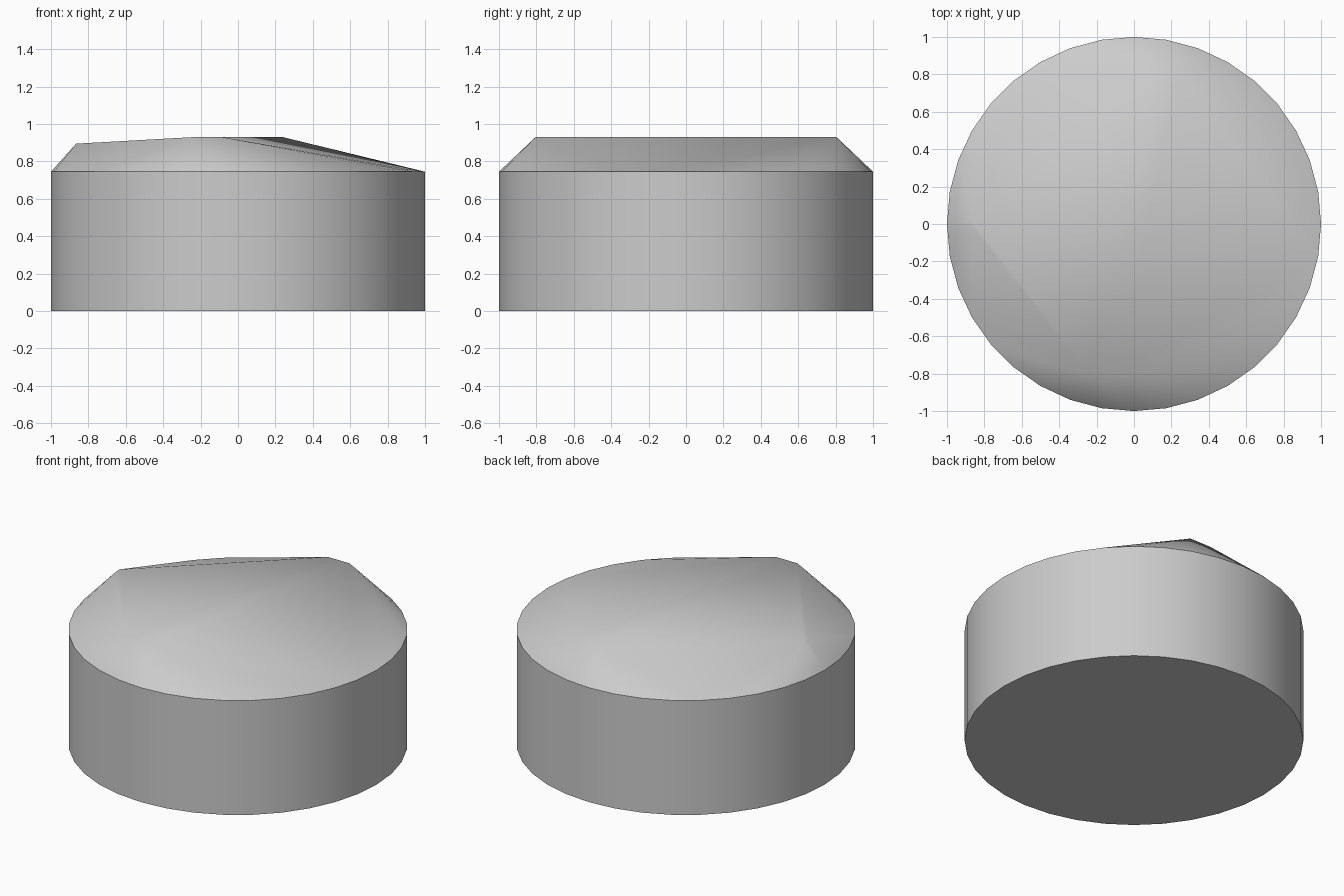
import bpy
import bmesh
import math

cube = bpy.data.objects.get("Cube")
if cube:
    bpy.data.objects.remove(cube, do_unlink=True)

SIDES = 36
WALL_HEIGHT = 0.745

# Plain grey material
grey = bpy.data.materials.new("light_grey")
grey.use_nodes = True
colour = (0.6, 0.6, 0.6, 1.0)
grey.diffuse_color = colour
grey.node_tree.nodes["Principled BSDF"].inputs["Base Color"].default_value = colour

bm = bmesh.new()

# Round wall: bottom and top rims
for z in (0.0, WALL_HEIGHT):
    for i in range(SIDES):
        a = 2 * math.pi * i / SIDES
        bm.verts.new((math.cos(a), math.sin(a), z))

# Three short ridges of the faceted crown: front and back mirror each other
for s in (-1, 1):
    for x in (0.085, 0.24):
        bm.verts.new((s * x, s * 0.805, 0.93))
    bm.verts.new((-0.865, s * 0.02, 0.895))

# Wrap a skin round the rims and ridges, then merge coplanar triangles
hull = bmesh.ops.convex_hull(bm, input=bm.verts[:])
bmesh.ops.dissolve_limit(bm, angle_limit=math.radians(0.3),
                         verts=bm.verts[:], edges=bm.edges[:])
bmesh.ops.recalc_face_normals(bm, faces=bm.faces[:])

mesh = bpy.data.meshes.new("faceted_drum")
bm.to_mesh(mesh)
bm.free()
mesh.materials.append(grey)
drum = bpy.data.objects.new("faceted_drum", mesh)
bpy.context.collection.objects.link(drum)

# Smooth wall and crown fans, crisp rims and facets
for other in bpy.context.selected_objects:
    other.select_set(False)
drum.select_set(True)
bpy.context.view_layer.objects.active = drum
bpy.ops.object.shade_smooth_by_angle(angle=math.radians(30))
